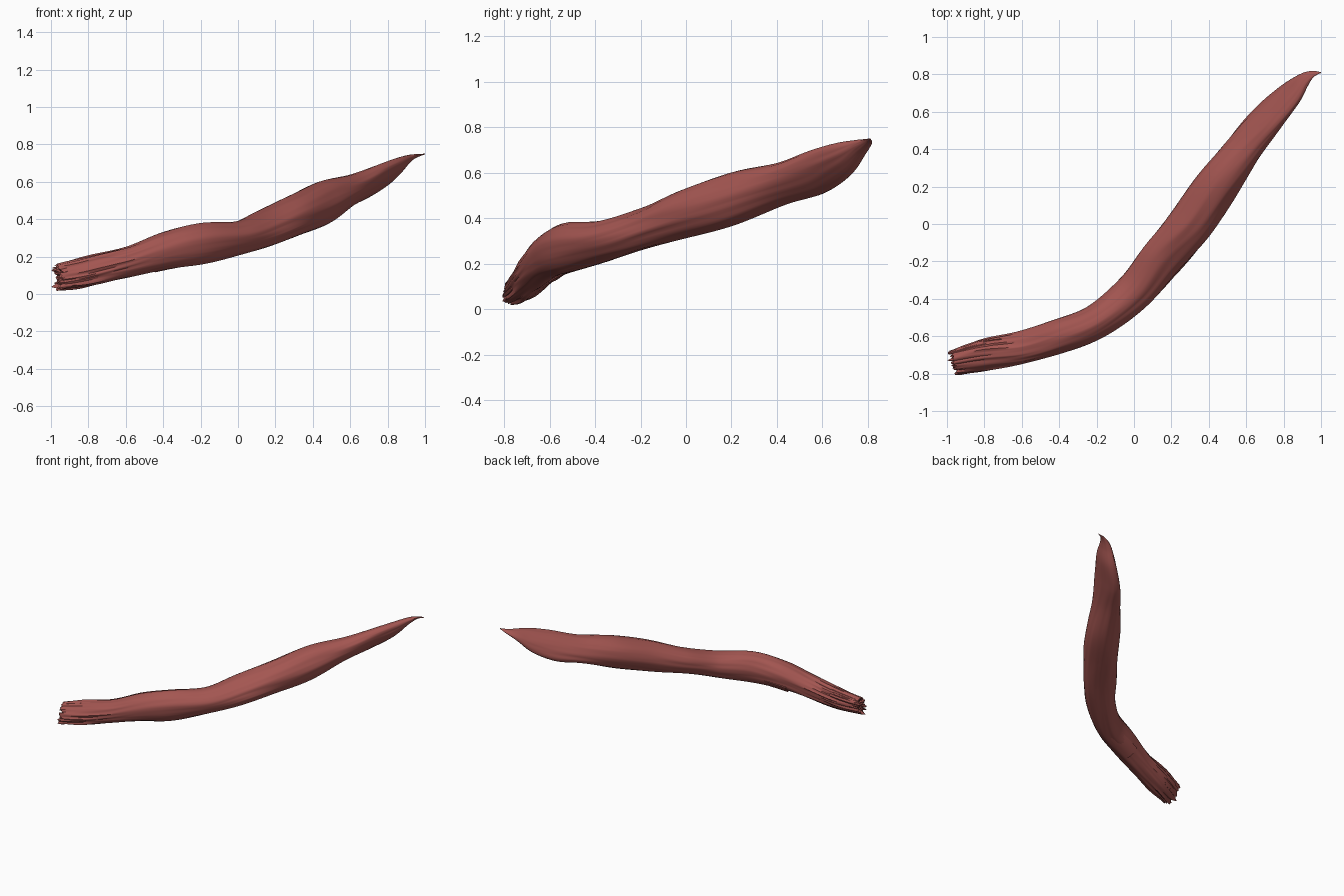
import bpy, bmesh, math, random
from mathutils import Vector, noise

random.seed(4)
if "Cube" in bpy.data.objects:
    bpy.data.objects.remove(bpy.data.objects["Cube"])

flesh = bpy.data.materials.new("muscle red")
flesh.use_nodes = True
color = (0.37, 0.093, 0.083, 1)
flesh.diffuse_color = color
flesh.node_tree.nodes["Principled BSDF"].inputs["Base Color"].default_value = color

# Cross sections: centre x, centre y, half width, bottom z, top z, sideways lean of the top
SECTIONS = [
    (-.95, -.74, .06, .02, .16, -.03), (-.8, -.7, .08, .04, .2, -.02),
    (-.6, -.66, .085, .09, .25, 0), (-.4, -.6, .093, .13, .33, 0),
    (-.2, -.52, .09, .16, .38, 0), (0, -.36, .1, .21, .39, 0),
    (.15, -.18, .115, .26, .45, -.02), (.3, 0, .12, .31, .53, 0),
    (.45, .21, .115, .37, .6, 0), (.6, .42, .09, .46, .64, .03),
    (.72, .57, .07, .51, .695, .05), (.83, .69, .055, .59, .73, .04),
    (.9, .765, .035, .68, .743, .02), (.95, .8, .016, .725, .748, .01),
    (1, .81, .002, .746, .75, 0)]
LAST = len(SECTIONS) - 1


def section(u):
    """Smoothly interpolated section at position u along the strand."""
    i = min(max(int(u), 0), LAST - 1)
    f = u - i
    a, b, c, d = (SECTIONS[min(max(j, 0), LAST)] for j in range(i - 1, i + 3))
    return [q + f * (r - p + f * (2*p - 5*q + 4*r - s + f * (3*(q - r) + s - p))) / 2
            for p, q, r, s in zip(a, b, c, d)]


def heading(u):
    a, b = section(max(u - .1, 0)), section(min(u + .1, LAST))
    return Vector((b[0] - a[0], b[1] - a[1], 0)).normalized()


def surface(u, angle, scale=1):
    x, y, width, low, high, lean = section(u)
    along = heading(u)
    side = Vector((along.y, -along.x, 0))
    c, s = math.cos(angle) * scale, math.sin(angle) * scale
    return Vector((x, y, (low + high) / 2 + s * (high - low) / 2)) + side * (width * c + lean * s)


def fibre_relief(u, angle):
    """Lengthwise folds, coarser in the belly and finer towards the torn end."""
    c, s = math.cos(angle), math.sin(angle)
    folds = noise.noise(Vector((c * 2, s * 2, u * .55)))
    threads = noise.noise(Vector((c * 6, s * 6, u * .7 + 9)))
    torn = max(0, 1 - u / 3)
    return 1 + .07 * folds + (.03 + .16 * torn) * threads


def finish(name, bm):
    bmesh.ops.recalc_face_normals(bm, faces=bm.faces)
    mesh = bpy.data.meshes.new(name)
    bm.to_mesh(mesh)
    bm.free()
    mesh.materials.append(flesh)
    obj = bpy.data.objects.new(name, mesh)
    bpy.context.collection.objects.link(obj)
    bpy.ops.object.select_all(action='DESELECT')
    obj.select_set(True)
    bpy.context.view_layer.objects.active = obj
    bpy.ops.object.shade_smooth_by_angle(angle=math.radians(50))
    return obj


def bridge(bm, rings):
    for a, b in zip(rings, rings[1:]):
        for j in range(len(a)):
            k = (j + 1) % len(a)
            bm.faces.new((a[j], a[k], b[k], b[j]))


# Main muscle strand with a ragged, hollowed end
SIDES, STEPS = 64, 180
bm = bmesh.new()
rings = []
for i in range(STEPS + 1):
    u = LAST * i / STEPS
    ring = []
    for j in range(SIDES):
        angle = math.tau * j / SIDES
        p = surface(u, angle, fibre_relief(u, angle))
        ragged = noise.noise(Vector((math.cos(angle) * 5, math.sin(angle) * 5, 3)))
        p -= heading(u) * (.05 * ragged + .01) * max(0, 1 - u * 1.5)
        ring.append(bm.verts.new(p))
    rings.append(ring)
bridge(bm, rings)
hollow = bm.verts.new(surface(.3, 0, 0))
for j in range(SIDES):
    bm.faces.new((rings[0][j], hollow, rings[0][(j + 1) % SIDES]))
bm.faces.new(rings[-1])
finish("muscle_strand", bm)

# Loose fibres at the torn end
bm = bmesh.new()
for n in range(22):
    angle = math.tau * n / 22 + random.uniform(-.1, .1)
    depth = random.choice((.5, .85, .9))
    reach = random.uniform(-.005, .035)
    thick = random.uniform(.008, .014)
    rings = []
    for k in range(8):
        u = 1.2 * (1 - k / 6)
        p = surface(max(u, 0), angle, depth)
        if k > 5:
            p -= heading(0) * reach * (k - 5) / 2
        r = thick * (1, 1, 1, 1, 1, .9, .7, .3)[k]
        along = heading(max(u, 0))
        side = Vector((along.y, -along.x, 0))
        rings.append([bm.verts.new(p + side * r * math.cos(math.tau * j / 6)
                                   + Vector((0, 0, r * math.sin(math.tau * j / 6))))
                      for j in range(6)])
    bridge(bm, rings)
    bm.faces.new(rings[0])
    bm.faces.new(rings[-1])
finish("torn_fibres", bm)

# Small overlapping flap of tissue on the underside of the bend
bm = bmesh.new()
rings = []
for k in range(7):
    u = 2.8 + k * .2
    lift = 1.08 - .02 * k
    angles = [math.radians(205 + 10 * j) for j in range(7)]
    outer = [bm.verts.new(surface(u, a, lift)) for a in angles]
    inner = [bm.verts.new(surface(u, a, .85)) for a in reversed(angles)]
    rings.append(outer + inner)
bridge(bm, rings)
bm.faces.new(rings[0])
bm.faces.new(rings[-1])
finish("underside_flap", bm)
